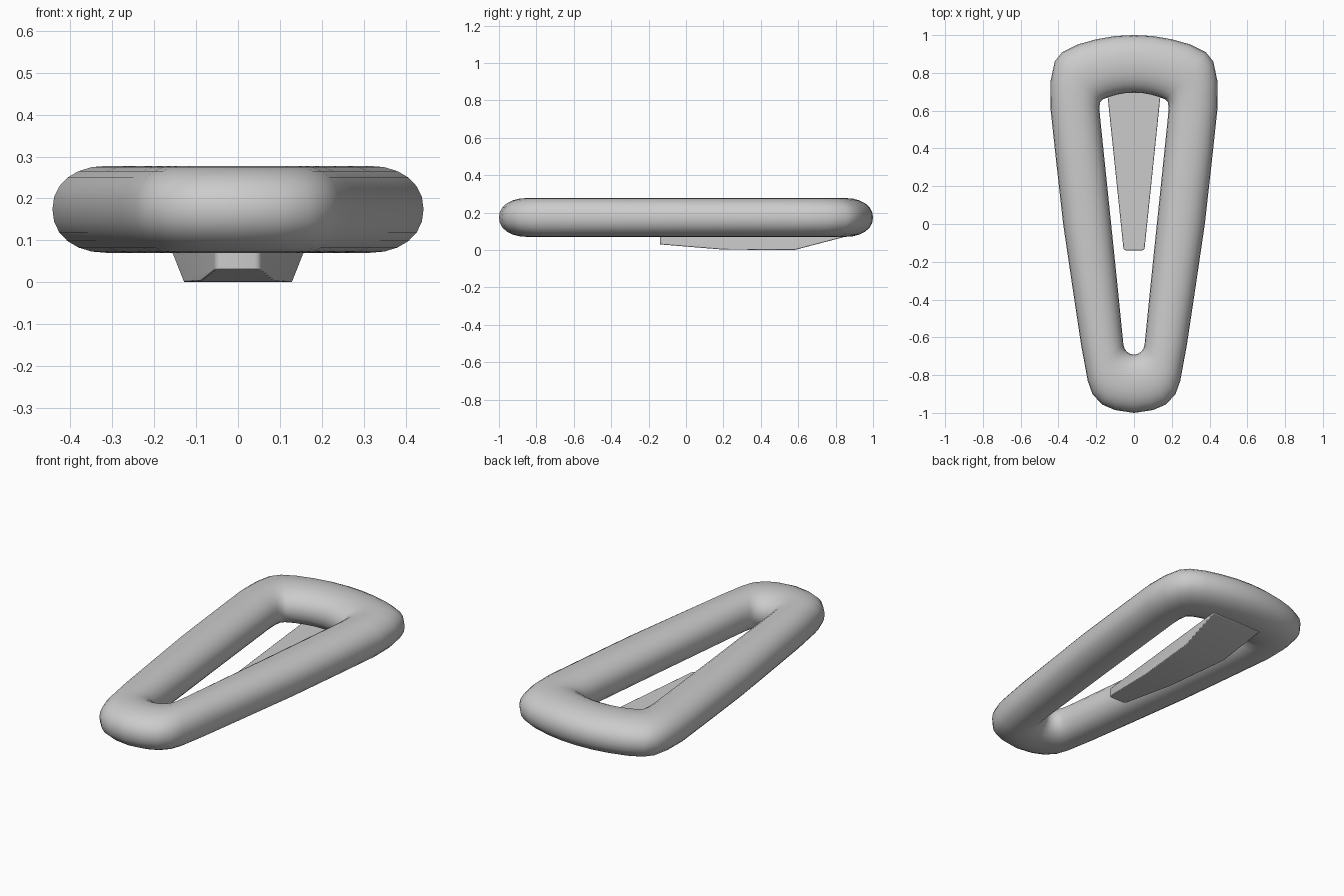
import bpy, bmesh, math

if "Cube" in bpy.data.objects:
    bpy.data.objects.remove(bpy.data.objects["Cube"])

ZC, HALF_H, SIDES = 0.174, 0.104, 24

# matching outer and inner outline points, right half, bottom to top
OUTER = [(0, -1), (0.1, -0.985), (0.17, -0.955), (0.22, -0.9), (0.245, -0.83),
         (0.28, -0.64), (0.328, -0.32), (0.375, 0), (0.412, 0.33), (0.443, 0.62),
         (0.441, 0.76), (0.42, 0.86), (0.38, 0.91), (0.3, 0.95), (0.2, 0.978),
         (0.1, 0.995), (0, 1)]
INNER = [(0, -0.692), (0.02, -0.687), (0.038, -0.675), (0.05, -0.66), (0.056, -0.64),
         (0.062, -0.58), (0.09, -0.3), (0.121, 0), (0.152, 0.3), (0.18, 0.57),
         (0.183, 0.61), (0.18, 0.645), (0.165, 0.66), (0.135, 0.672), (0.09, 0.685),
         (0.045, 0.693), (0, 0.695)]


def finish(name, bm):
    bmesh.ops.recalc_face_normals(bm, faces=bm.faces)
    mesh = bpy.data.meshes.new(name)
    bm.to_mesh(mesh)
    bm.free()
    obj = bpy.data.objects.new(name, mesh)
    bpy.context.collection.objects.link(obj)
    return obj


def smooth(obj, angle):
    bpy.ops.object.select_all(action='DESELECT')
    obj.select_set(True)
    bpy.context.view_layer.objects.active = obj
    bpy.ops.object.shade_smooth_by_angle(angle=math.radians(angle))


def full(half):
    return half + [(-x, y) for x, y in half[-2:0:-1]]


def power(v, e):
    return math.copysign(abs(v) ** e, v)


# tapered frame: rounded section lofted between the two outlines
bm = bmesh.new()
rings = []
for (ox, oy), (ix, iy) in zip(full(OUTER), full(INNER)):
    ring = []
    for k in range(SIDES):
        a = 2 * math.pi * k / SIDES
        t = 0.5 + 0.5 * power(math.cos(a), 0.92)
        z = ZC + HALF_H * power(math.sin(a), 0.92)
        ring.append(bm.verts.new((ix + (ox - ix) * t, iy + (oy - iy) * t, z)))
    rings.append(ring)
for i, r in enumerate(rings):
    n = rings[(i + 1) % len(rings)]
    for k in range(SIDES):
        m = (k + 1) % SIDES
        bm.faces.new((r[k], r[m], n[m], n[k]))
smooth(finish("frame", bm), 60)

# tapered tongue under the frame: side profile widened toward the back
profile = [(-0.14, 0.075), (-0.14, 0.03), (0.2, 0.002), (0.58, 0.0), (0.84, 0.068), (0.84, 0.075)]
bm = bmesh.new()
sides = [[bm.verts.new((s * (0.055 + 0.104 * (y + 0.14)), y, z)) for y, z in profile]
         for s in (-1, 1)]
bm.faces.new(sides[0])
bm.faces.new(sides[1][::-1])
for i in range(len(profile)):
    j = (i + 1) % len(profile)
    bm.faces.new((sides[0][i], sides[0][j], sides[1][j], sides[1][i]))
# round the tip corners
tip = [e for e in bm.edges if all(v.co.y < -0.13 for v in e.verts)
       and abs(e.verts[0].co.x - e.verts[1].co.x) < 1e-4]
bmesh.ops.bevel(bm, geom=tip, offset=0.015, segments=3, profile=0.5, affect='EDGES')
tongue = finish("tongue", bm)
bev = tongue.modifiers.new("edge_bevel", 'BEVEL')
bev.width, bev.segments = 0.004, 2
bev.limit_method = 'ANGLE'
smooth(tongue, 35)
